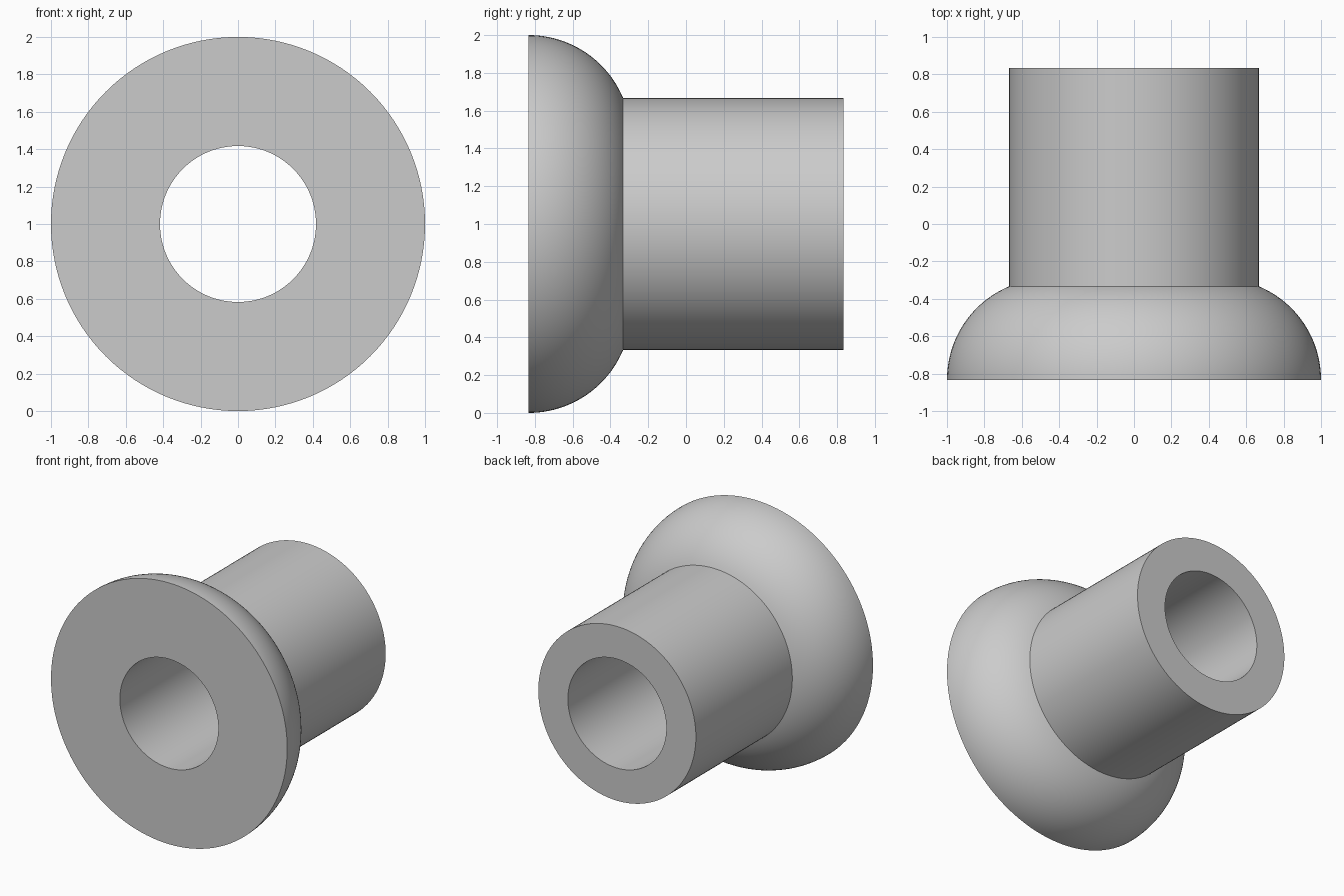
import bpy, bmesh, math
from mathutils import Matrix, Vector

cube = bpy.data.objects.get("Cube")
if cube:
    bpy.data.objects.remove(cube, do_unlink=True)

SEGMENTS = 128
ARC_STEPS = 24
FRONT, SHOULDER, BACK = -0.833, -0.333, 0.833
BORE, TUBE, RIM = 0.417, 0.667, 1.0

# Plain grey material
grey = bpy.data.materials.new("plain_grey")
grey.use_nodes = True
colour = (0.6, 0.6, 0.6, 1)
grey.diffuse_color = colour
grey.node_tree.nodes["Principled BSDF"].inputs["Base Color"].default_value = colour

# Rounded flange edge: an arc tangent to the rim, ending on the tube
depth, drop = SHOULDER - FRONT, RIM - TUBE
arc_radius = (depth ** 2 + drop ** 2) / (2 * drop)
sweep = math.asin(depth / arc_radius)
arc = []
for i in range(ARC_STEPS + 1):
    a = sweep * i / ARC_STEPS
    arc.append((RIM - arc_radius * (1 - math.cos(a)), FRONT + arc_radius * math.sin(a)))

# Closed cross-section (radius, depth) spun around the bore axis
profile = [(BORE, FRONT)] + arc + [(TUBE, BACK), (BORE, BACK)]
bm = bmesh.new()
verts = [bm.verts.new((r, y, 1)) for r, y in profile]
edges = [bm.edges.new((v, verts[(i + 1) % len(verts)])) for i, v in enumerate(verts)]
bmesh.ops.spin(bm, geom=verts + edges, cent=(0, 0, 1), axis=(0, 1, 0),
               angle=math.tau, steps=SEGMENTS, use_duplicate=False)
bmesh.ops.remove_doubles(bm, verts=bm.verts, dist=0.0001)
bmesh.ops.recalc_face_normals(bm, faces=bm.faces)
mesh = bpy.data.meshes.new("flanged_bushing")
bm.to_mesh(mesh)
bm.free()
mesh.materials.append(grey)

bushing = bpy.data.objects.new("flanged_bushing", mesh)
bpy.context.collection.objects.link(bushing)

# Smooth curved walls, crisp rims
bpy.ops.object.select_all(action="DESELECT")
bushing.select_set(True)
bpy.context.view_layer.objects.active = bushing
bpy.ops.object.shade_smooth_by_angle(angle=math.radians(20))
